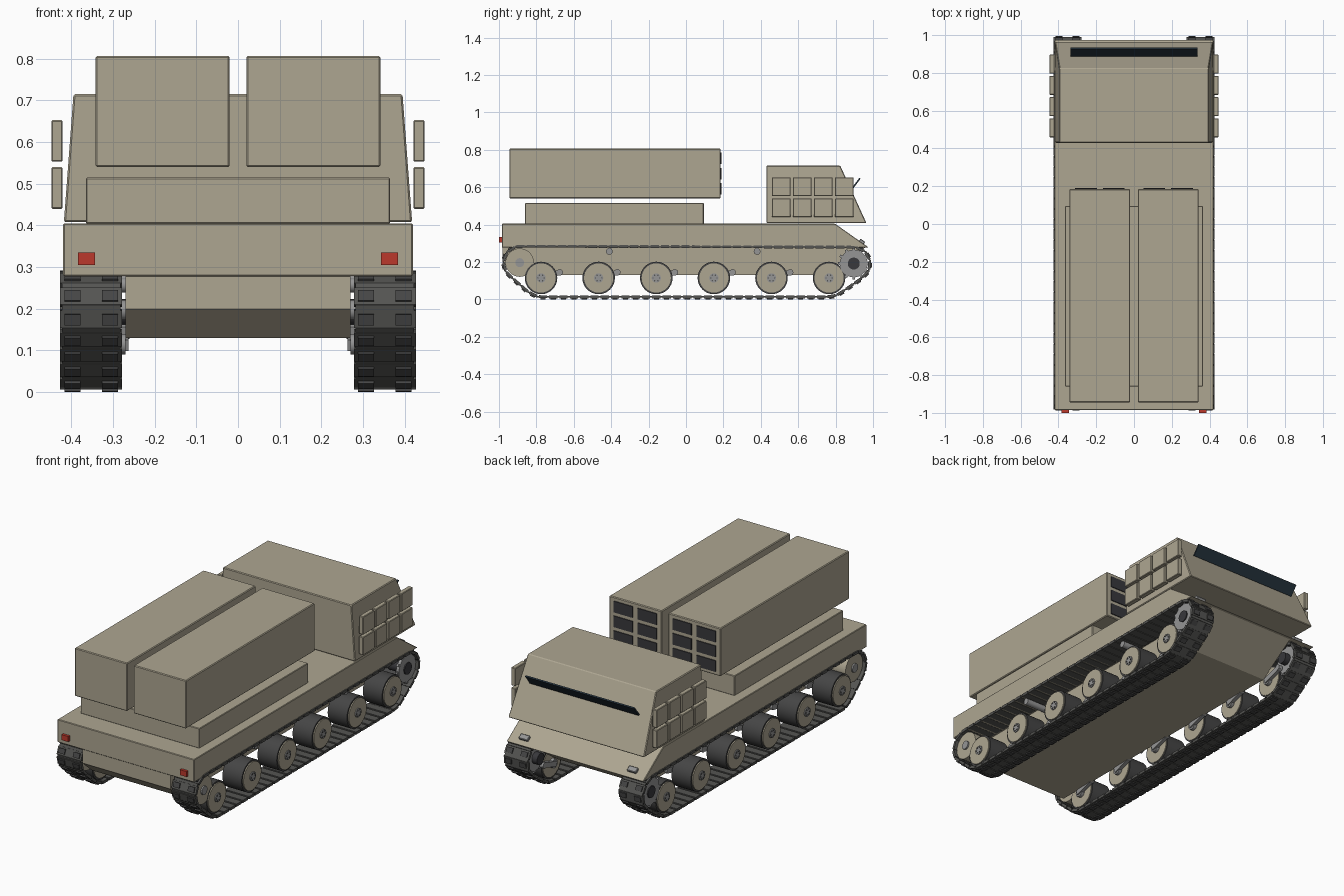
import bpy, bmesh
from math import pi, cos, sin, sqrt, atan2
from mathutils import Vector, Matrix

if "Cube" in bpy.data.objects:
    bpy.data.objects.remove(bpy.data.objects["Cube"])


def material(name, rgb):
    m = bpy.data.materials.new(name)
    m.diffuse_color = (*rgb, 1)
    m.use_nodes = True
    m.node_tree.nodes["Principled BSDF"].inputs["Base Color"].default_value = m.diffuse_color
    return m


TAN = material("sand_paint", (0.42, 0.38, 0.285))
RUBBER = material("rubber", (0.06, 0.06, 0.06))
TRACK = material("track_steel", (0.09, 0.09, 0.085))
STEEL = material("steel", (0.3, 0.3, 0.3))
GLASS = material("glass", (0.02, 0.035, 0.05))
DARK = material("tube_dark", (0.04, 0.04, 0.045))
RED = material("red_lens", (0.5, 0.04, 0.025))


def finish(name, bm, mat, bevel=0.0, smooth=False):
    bmesh.ops.recalc_face_normals(bm, faces=bm.faces)
    me = bpy.data.meshes.new(name)
    bm.to_mesh(me)
    bm.free()
    ob = bpy.data.objects.new(name, me)
    bpy.context.collection.objects.link(ob)
    me.materials.append(mat)
    if bevel:
        b = ob.modifiers.new("bevel", 'BEVEL')
        b.width, b.segments, b.limit_method = bevel, 1, 'ANGLE'
    if smooth:
        bpy.ops.object.select_all(action='DESELECT')
        ob.select_set(True)
        bpy.context.view_layer.objects.active = ob
        bpy.ops.object.shade_smooth_by_angle()
    return ob


def add_box(bm, size, mat4):
    bmesh.ops.create_cube(bm, size=1, matrix=mat4 @ Matrix.Diagonal((*size, 1)))


def box(name, xs, ys, zs, mat, bevel=0.0, tilt=0.0):
    bm = bmesh.new()
    c = [(r[0] + r[1]) / 2 for r in (xs, ys, zs)]
    s = [abs(r[1] - r[0]) for r in (xs, ys, zs)]
    add_box(bm, s, Matrix.Translation(c) @ Matrix.Rotation(tilt, 4, 'X'))
    return finish(name, bm, mat, bevel)


def prism(name, profile, half, mat, bevel=0.0, half_of=None):
    # side profile in (y, z), extruded across x; half_of(z) gives tapered sides
    bm = bmesh.new()
    w = half_of or (lambda z: half)
    left = [bm.verts.new((-w(z), y, z)) for y, z in profile]
    right = [bm.verts.new((w(z), y, z)) for y, z in profile]
    bm.faces.new(left)
    bm.faces.new(right[::-1])
    for i in range(len(profile)):
        j = (i + 1) % len(profile)
        bm.faces.new((left[i], left[j], right[j], right[i]))
    return finish(name, bm, mat, bevel)


def disc(bm, x0, x1, y, z, r, seg=32):
    m = Matrix.Translation(((x0 + x1) / 2, y, z)) @ Matrix.Rotation(pi / 2, 4, 'Y')
    bmesh.ops.create_cone(bm, cap_ends=True, segments=seg, radius1=r, radius2=r,
                          depth=abs(x1 - x0), matrix=m)


def discs(name, items, mat):
    bm = bmesh.new()
    for it in items:
        disc(bm, *it)
    return finish(name, bm, mat, smooth=True)


# hull
prism("lower_hull", [(-0.98, 0.40), (-0.98, 0.20), (-0.90, 0.13), (0.74, 0.13),
                     (0.96, 0.279), (0.79, 0.40)], 0.27, TAN)
prism("upper_hull", [(-0.985, 0.405), (-0.985, 0.278), (0.977, 0.278),
                     (0.797, 0.405)], 0.42, TAN, 0.003)

# cab with sides leaning inwards
prism("cab", [(0.43, 0.408), (0.965, 0.408), (0.825, 0.715), (0.43, 0.715)], 0, TAN, 0.004,
      lambda z: 0.418 - (z - 0.408) * 0.075)
box("windscreen", (-0.335, 0.335), (0.906, 0.914), (0.587, 0.655), GLASS, 0, -0.65)

# launcher base and pods with tube covers
box("launcher_base", (-0.365, 0.365), (-0.86, 0.095), (0.404, 0.515), TAN, 0.003)
for s in (-1, 1):
    box("launch_pod", (s * 0.02, s * 0.342), (-0.945, 0.185), (0.54, 0.807), TAN, 0.004)
    for col in (0.107, 0.255):
        for row in range(3):
            z = 0.591 + row * 0.082
            box("tube_cover", (s * col - 0.058, s * col + 0.058), (0.18, 0.19),
                (z - 0.031, z + 0.031), DARK)

# track geometry: circles wrapped counter-clockwise in the y-z plane
SPROCKET, IDLER, WHEEL_Z = (0.897, 0.192), (-0.889, 0.197), 0.115
WHEELS = [-0.775 + 0.308 * i for i in range(6)]
LOOP = [(WHEELS[0], WHEEL_Z, 0.101), (WHEELS[-1], WHEEL_Z, 0.101),
        (*SPROCKET, 0.088), (*IDLER, 0.088)]


def track_path(count):
    normals = []
    for i, (y1, z1, r1) in enumerate(LOOP):
        y2, z2, r2 = LOOP[(i + 1) % len(LOOP)]
        d = Vector((y2 - y1, z2 - z1))
        k = (r1 - r2) / d.length
        u = d.normalized()
        n = u * k + Vector((u.y, -u.x)) * sqrt(1 - k * k)
        normals.append(atan2(n.y, n.x))
    pts = []
    for i, (y, z, r) in enumerate(LOOP):
        a0 = normals[i - 1]
        sweep = (normals[i] - a0) % (2 * pi)
        for k in range(33):
            a = a0 + sweep * k / 32
            pts.append(Vector((y + r * cos(a), z + r * sin(a))))
    # even spacing along the closed loop
    pts.append(pts[0])
    seg = [(b - a).length for a, b in zip(pts, pts[1:])]
    step = sum(seg) / count
    out, i, run = [], 0, 0.0
    for k in range(count):
        while run + seg[i] < k * step and i < len(seg) - 1:
            run += seg[i]
            i += 1
        out.append(pts[i].lerp(pts[i + 1], (k * step - run) / max(seg[i], 1e-9)))
    return out


COUNT = 76
PATH = track_path(COUNT)

for s in (-1, 1):
    # track links with rubber pads and joint bars
    links, pads = bmesh.new(), bmesh.new()
    for i, p in enumerate(PATH):
        q = PATH[(i + 1) % COUNT]
        mid, d = (p + q) / 2, q - p
        rot = Matrix.Rotation(atan2(d.y, d.x), 4, 'X')
        base = Matrix.Translation((s * 0.3525, mid.x, mid.y)) @ rot
        add_box(links, (0.149, d.length * 0.8, 0.015), base)
        joint = Matrix.Translation((s * 0.3525, p.x, p.y)) @ rot
        add_box(links, (0.141, d.length * 0.3, 0.008), joint)
        for x in (-0.045, 0.045):
            add_box(pads, (0.038, d.length * 0.5, 0.007),
                    base @ Matrix.Translation((x, 0, -0.0105)))
    finish("track_links", links, TRACK)
    finish("track_pads", pads, RUBBER)

    # road wheels, hubs, bolts and swing arms
    discs("road_wheel_tyres", [(s * 0.292, s * 0.41, y, WHEEL_Z, 0.087) for y in WHEELS], RUBBER)
    discs("road_wheel_discs", [(s * 0.288, s * 0.416, y, WHEEL_Z, 0.078) for y in WHEELS], TAN)
    discs("road_wheel_hubs", [(s * 0.27, s * 0.421, y, WHEEL_Z, 0.025, 20) for y in WHEELS], STEEL)
    discs("hub_bolts", [(s * 0.42, s * 0.424, y + 0.017 * cos(k * pi / 3),
                         WHEEL_Z + 0.017 * sin(k * pi / 3), 0.004, 6)
                        for y in WHEELS for k in range(6)], TRACK)
    arms = bmesh.new()
    for y in WHEELS:
        add_box(arms, (0.02, 0.125, 0.028), Matrix.Translation((s * 0.273, y + 0.05, 0.13))
                @ Matrix.Rotation(0.3, 4, 'X'))
        disc(arms, s * 0.26, s * 0.284, y + 0.1, 0.145, 0.017, 16)
    finish("swing_arms", arms, STEEL)

    # drive sprocket with teeth
    sy, sz = SPROCKET
    spr = bmesh.new()
    for x in (0.297, 0.395):
        disc(spr, s * x, s * (x + 0.017), sy, sz, 0.074)
        for k in range(12):
            add_box(spr, (0.014, 0.014, 0.016), Matrix.Translation((s * (x + 0.0085), sy, sz))
                    @ Matrix.Rotation(k * pi / 6, 4, 'X') @ Matrix.Translation((0, 0, 0.077)))
    finish("drive_sprocket", spr, STEEL, smooth=True)
    discs("sprocket_hub", [(s * 0.265, s * 0.418, sy, sz, 0.032)], DARK)

    # rear idler and return rollers
    discs("idler_wheel", [(s * 0.295, s * 0.41, *IDLER, 0.076)], TAN)
    discs("idler_hub", [(s * 0.265, s * 0.418, *IDLER, 0.024, 20)], STEEL)
    discs("return_rollers", [(s * 0.265, s * 0.40, y, 0.257, 0.018, 20)
                             for y in (-0.41, 0.38)], STEEL)

    # armour panels beside the cab
    for i in range(4):
        for z in (0.44, 0.553):
            y = 0.459 + i * 0.1125
            box("armour_panel", (s * 0.421, s * 0.448), (y, y + 0.1), (z, z + 0.1), TAN, 0.003)

    # tail lights and headlights
    box("tail_light", (s * 0.343, s * 0.384), (-1.0, -0.98), (0.305, 0.335), RED)
    box("headlight", (s * 0.305, s * 0.36), (0.925, 0.955), (0.298, 0.318), STEEL, 0.003, -0.6)
